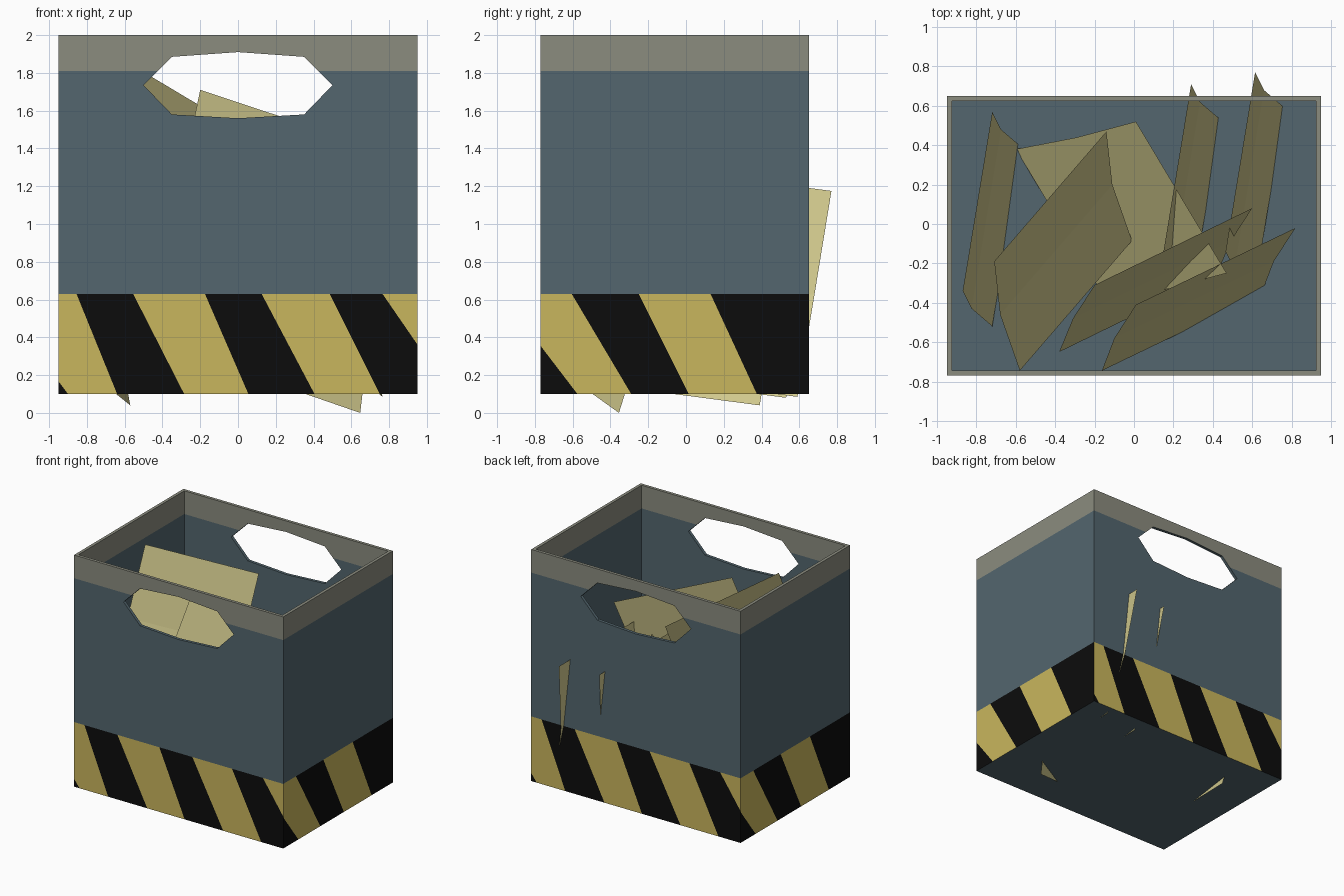
import bpy, bmesh
from mathutils import Vector

if "Cube" in bpy.data.objects:
    bpy.data.objects.remove(bpy.data.objects["Cube"])


def material(name, hexcode):
    rgb = [int(hexcode[i:i + 2], 16) / 255 for i in (0, 2, 4)]
    lin = [c / 12.92 if c < 0.04 else ((c + 0.055) / 1.055) ** 2.4 for c in rgb]
    m = bpy.data.materials.new(name)
    m.diffuse_color = (*lin, 1)
    m.use_nodes = True
    m.node_tree.nodes["Principled BSDF"].inputs["Base Color"].default_value = m.diffuse_color
    return m


BLUE = material("blue_board", "53666E")
GREY = material("rim_grey", "8B8C7F")
YELLOW = material("stripe_yellow", "C9B65D")
BLACK = material("stripe_black", "0C0C0C")
PAPER = material("paper", "D5CD90")


def make_object(name, bm, mats):
    me = bpy.data.meshes.new(name)
    bm.to_mesh(me)
    bm.free()
    for m in mats:
        me.materials.append(m)
    ob = bpy.data.objects.new(name, me)
    bpy.context.collection.objects.link(ob)
    return ob


# Crate body: open box with real wall thickness
X, Y0, Y1, Z0, Z1 = 0.95, -0.77, 0.65, 0.1, 2.0
YC = (Y0 + Y1) / 2
BAND, RIM = 0.63, 1.81
bm = bmesh.new()
bmesh.ops.create_cube(bm, size=1)
for v in bm.verts:
    v.co = Vector((v.co.x * 2 * X, YC + v.co.y * (Y1 - Y0), Z0 + (v.co.z + 0.5) * (Z1 - Z0)))
bm.normal_update()
top = max(bm.faces, key=lambda f: f.calc_center_median().z)
bmesh.ops.inset_region(bm, faces=[top], thickness=0.035)
down = bmesh.ops.extrude_face_region(bm, geom=[top])["geom"]
for v in (g for g in down if isinstance(g, bmesh.types.BMVert)):
    v.co.z = Z0 + 0.04
if top.is_valid:
    bmesh.ops.delete(bm, geom=[top], context='FACES_ONLY')


def bisect(faces, co, no):
    edges = {e for f in faces for e in f.edges}
    verts = {v for f in faces for v in f.verts}
    bmesh.ops.bisect_plane(bm, geom=list(faces) + list(edges) + list(verts),
                           plane_co=co, plane_no=no)


for z in (BAND, RIM):
    bisect(list(bm.faces), (0, 0, z), (0, 0, 1))

# Hazard band: slanted lines given as (position at band top, position at bottom)
LONG = [(-1.30, -0.90), (-0.855, -0.64), (-0.555, -0.285), (-0.175, 0.055),
        (0.125, 0.405), (0.485, 0.75), (0.765, 1.13)]
SHORT = [(-0.98, -0.575), (-0.605, -0.29), (-0.25, 0.015), (0.13, 0.375)]
# Each side: outward normal, wall point, origin and direction of u, lines
SIDES = [((0, -1, 0), (0, Y0, 0), (1, 0, 0), 0, LONG),
         ((0, 1, 0), (0, Y1, 0), (-1, 0, 0), 0, LONG),
         ((1, 0, 0), (X, 0, 0), (0, 1, 0), 0, SHORT),
         ((-1, 0, 0), (-X, 0, 0), (0, -1, 0), 2 * YC, SHORT)]


def wall_faces(n, p):
    n, p = Vector(n), Vector(p)
    return [f for f in bm.faces
            if all(abs((v.co - p).dot(n)) < 1e-4 and v.co.z < BAND + 1e-4 for v in f.verts)]


for f in bm.faces:
    f.material_index = 1 if f.calc_center_median().z > RIM else 0
for n, p, d, off, lines in SIDES:
    d = Vector(d)
    for t, b in lines:
        slope = Vector((0, 0, BAND - Z0)) + d * (t - b)
        bisect(wall_faces(n, p), d * (b - off) + Vector(p) + Vector((0, 0, Z0)),
               slope.cross(Vector(n)))
    for f in wall_faces(n, p):
        c = f.calc_center_median()
        u, k = c.dot(d) + off, (c.z - Z0) / (BAND - Z0)
        passed = sum(u > b + (t - b) * k for t, b in lines)
        f.material_index = 2 if passed % 2 else 3
bmesh.ops.recalc_face_normals(bm, faces=bm.faces)
crate = make_object("crate", bm, [BLUE, GREY, YELLOW, BLACK])

# Octagonal hand holes through front and back
HOLE = [(-0.5, 1.735), (-0.35, 1.58), (0, 1.56), (0.35, 1.58),
        (0.5, 1.735), (0.35, 1.885), (0, 1.91), (-0.35, 1.885)]
bm = bmesh.new()
face = bm.faces.new([bm.verts.new((x, -1.2, z)) for x, z in HOLE])
ext = bmesh.ops.extrude_face_region(bm, geom=[face])["geom"]
bmesh.ops.translate(bm, vec=(0, 2.4, 0),
                    verts=[g for g in ext if isinstance(g, bmesh.types.BMVert)])
bmesh.ops.recalc_face_normals(bm, faces=bm.faces)
cutter = make_object("hole_cutter", bm, [BLUE])
cutter.hide_render = True
mod = crate.modifiers.new("hand_holes", 'BOOLEAN')
mod.operation, mod.solver, mod.object = 'DIFFERENCE', 'EXACT', cutter
bpy.context.view_layer.objects.active = crate
bpy.ops.object.modifier_apply(modifier=mod.name)
bpy.data.objects.remove(cutter)


# Loose sheets: one edge from a to b, then two folds stepping away from it
def sheet(name, a, b, step1, step2):
    bm = bmesh.new()
    rows, off = [], Vector()
    for s in (Vector(), Vector(step1), Vector(step2)):
        off = off + s
        rows.append([bm.verts.new(Vector(p) + off) for p in (a, b)])
    for r, q in zip(rows, rows[1:]):
        bm.faces.new((r[0], q[0], q[1], r[1]))
    make_object(name, bm, [PAPER])


for i, (x, y, z) in enumerate([(-0.72, 0.57, 1.13), (0.29, 0.71, 1.17), (0.615, 0.77, 1.175)]):
    sheet(f"upright_sheet_{i + 1}", (x, y, z), (x - 0.15, y - 0.91, z + 0.12),
          (0.045, -0.09, -0.55), (0.105, -0.09, -0.54))
sheet("tall_sheet", (-0.71, -0.19, 1.93), (-0.14, 0.47, 1.59),
      (0.03, -0.27, -0.49), (0.1, -0.285, -0.47))
sheet("middle_sheet", (-0.2, -0.31, 1.71), (0.6, 0.08, 1.445),
      (-0.11, -0.17, -0.52), (-0.07, -0.17, -0.53))
sheet("front_sheet", (0.01, -0.41, 1.33), (0.82, -0.02, 1.05),
      (-0.11, -0.17, -0.52), (-0.063, -0.165, -0.53))
sheet("leaning_sheet", (0.01, 0.52, 1.05), (0.47, -0.25, 1.2),
      (-0.3, -0.08, -0.46), (-0.31, -0.06, -0.46))
